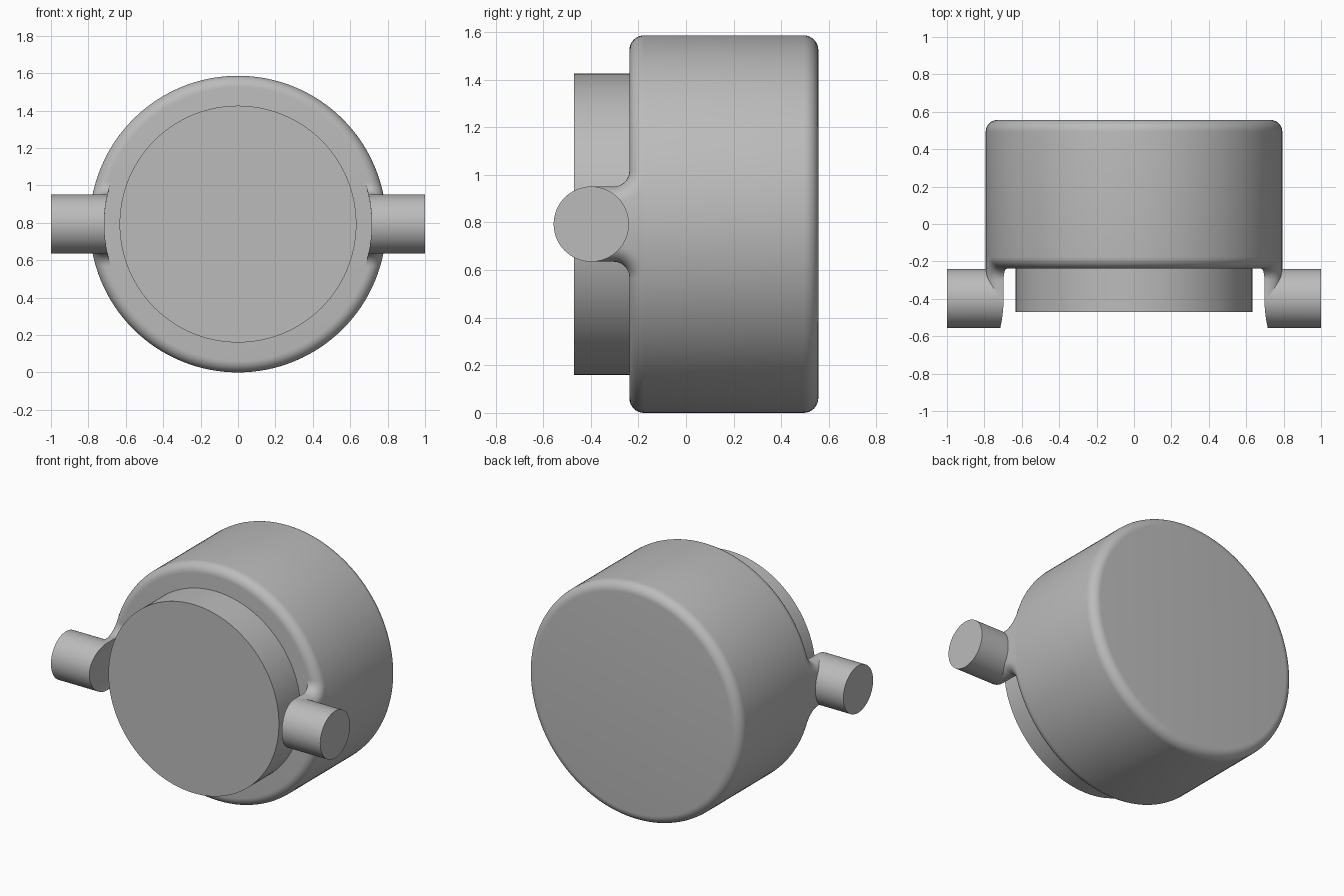
import bpy, bmesh, math

if "Cube" in bpy.data.objects:
    bpy.data.objects.remove(bpy.data.objects["Cube"])

CZ = 0.793                    # height of the main axis
R, FRONT, BACK = 0.793, -0.238, 0.556
BEV = 0.062                   # rounded rim of the body
PIN_R, PIN_Y, INNER = 0.158, -0.398, 0.715
FIL = 0.066                   # fillet between pin web and body

grey = bpy.data.materials.new("plain_grey")
grey.diffuse_color = (0.5, 0.5, 0.5, 1)
grey.use_nodes = True
grey.node_tree.nodes["Principled BSDF"].inputs["Base Color"].default_value = grey.diffuse_color


def finish(name, bm, mirror=False):
    bmesh.ops.recalc_face_normals(bm, faces=bm.faces)
    me = bpy.data.meshes.new(name)
    bm.to_mesh(me)
    bm.free()
    ob = bpy.data.objects.new(name, me)
    bpy.context.collection.objects.link(ob)
    me.materials.append(grey)
    ob.location.z = CZ
    if mirror:
        m = ob.modifiers.new("mirror", 'MIRROR')
        m.use_clip = False
        m.use_mirror_merge = False
    bpy.ops.object.select_all(action='DESELECT')
    ob.select_set(True)
    bpy.context.view_layer.objects.active = ob
    bpy.ops.object.shade_smooth_by_angle(angle=math.radians(35))
    return ob


def bridge(bm, rows):
    n = len(rows[0])
    for a, b in zip(rows, rows[1:]):
        for i in range(n):
            k = (i + 1) % n
            bm.faces.new((a[i], a[k], b[k], b[i]))


def lathe(name, profile, seg=128):
    """Turn (radius, y) points around the y axis, with flat end caps."""
    bm = bmesh.new()
    rows = [[bm.verts.new((r * math.cos(2 * math.pi * i / seg), y,
                           r * math.sin(2 * math.pi * i / seg)))
             for i in range(seg)] for r, y in profile]
    bridge(bm, rows)
    bm.faces.new(rows[0])
    bm.faces.new(rows[-1])
    return finish(name, bm)


# Main drum with rounded rims, and the raised front disc
arc = [math.pi / 2 * i / 8 for i in range(9)]
front_rim = [(R - BEV + BEV * math.sin(t), FRONT + BEV * (1 - math.cos(t))) for t in arc]
back_rim = [(r, BACK - (y - FRONT)) for r, y in reversed(front_rim)]
lathe("drum_body", front_rim + back_rim)
lathe("front_disc", [(0.633, -0.47), (0.633, FRONT + 0.03)])

# Side pins, inner ends curved concentric with the drum
bm = bmesh.new()
N = 64
inner, outer = [], []
for i in range(N):
    a = 2 * math.pi * i / N
    y, z = PIN_Y + PIN_R * math.cos(a), PIN_R * math.sin(a)
    inner.append(bm.verts.new((math.sqrt(INNER ** 2 - z * z), y, z)))
    outer.append(bm.verts.new((1.0, y, z)))
bridge(bm, [inner, outer])
bm.faces.new(outer)
q = N // 4                     # curved end cap made of strips at equal height
for k in range(-q, q):
    ids = [k % N, (k + 1) % N, (N // 2 - k - 1) % N, (N // 2 - k) % N]
    ids = list(dict.fromkeys(ids))
    bm.faces.new([inner[i] for i in ids])
finish("side_pins", bm, mirror=True)

# Webs joining the pins to the drum: filleted sides, rounded outer edge
bm = bmesh.new()
U = [-1 + 2 * i / 12 for i in range(13)]
fc_s, fc_y = PIN_R + FIL, FRONT - FIL     # fillet centre


def side_point(j, d):
    """Half width and y of row j, inset by d."""
    if j == 0:
        return PIN_R - d, PIN_Y
    t = math.pi / 2 * (j - 1) / 12
    return fc_s - (FIL + d) * math.cos(t), fc_y + (FIL + d) * math.sin(t)


def vert(r, s, y):
    return bm.verts.new((math.sqrt(r * r - s * s), y, s))


rows = []
for j in range(14):
    row = []
    s, y = side_point(j, 0)
    row += [vert(INNER, s * u, y) for u in U]
    edge = [(R - BEV + BEV * math.sin(t),) + side_point(j, BEV * (1 - math.cos(t)))
            for t in arc]
    row += [vert(r, s, y) for r, s, y in edge]
    r, s, y = edge[-1]
    row += [vert(r, s * u, y) for u in U[-2:0:-1]]
    row += [vert(r, -s, y) for r, s, y in reversed(edge)]
    rows.append(row)
bridge(bm, rows)
finish("pin_webs", bm, mirror=True)
